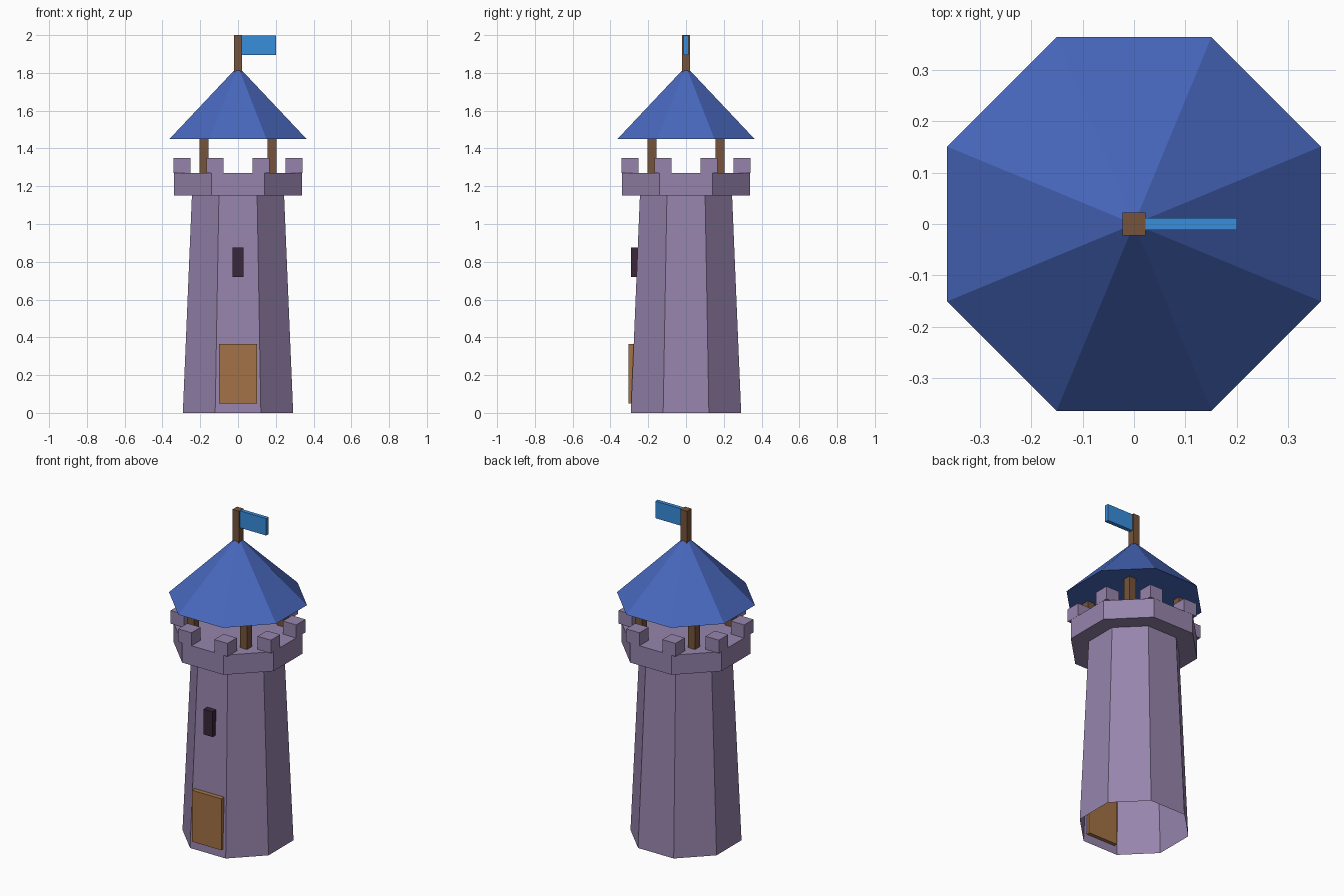
import bpy
import bmesh
from math import cos, pi, sin

cube = bpy.data.objects.get("Cube")
if cube:
    bpy.data.objects.remove(cube, do_unlink=True)


def material(name, rgb):
    """Flat material from 0-255 screen values, converted to linear."""
    color = [((c / 255 + 0.055) / 1.055) ** 2.4 for c in rgb] + [1]
    mat = bpy.data.materials.new(name)
    mat.use_nodes = True
    mat.diffuse_color = color
    bsdf = next(n for n in mat.node_tree.nodes if n.type == "BSDF_PRINCIPLED")
    bsdf.inputs["Base Color"].default_value = color
    bsdf.inputs["Roughness"].default_value = 0.9
    return mat


STONE = material("purple stone", (150, 132, 172))
ROOF = material("blue roof", (72, 104, 190))
WOOD = material("dark wood", (118, 84, 58))
DOOR = material("door wood", (163, 114, 71))
GLASS = material("dark window", (58, 38, 58))
CLOTH = material("flag blue", (57, 141, 219))


def add_object(name, bm, mat):
    bmesh.ops.recalc_face_normals(bm, faces=bm.faces)
    mesh = bpy.data.meshes.new(name)
    bm.to_mesh(mesh)
    bm.free()
    mesh.materials.append(mat)
    obj = bpy.data.objects.new(name, mesh)
    bpy.context.collection.objects.link(obj)
    return obj


def box(name, low, high, mat):
    bm = bmesh.new()
    bmesh.ops.create_cube(bm, size=1)
    for v in bm.verts:
        v.co = [a + (b - a) * (c + 0.5) for a, b, c in zip(low, high, v.co)]
    return add_object(name, bm, mat)


def octagon(name, bottom, top, z0, z1, mat, capped=True):
    """Eight-sided solid with flat sides to the axes; sizes run to the flats."""
    bm = bmesh.new()

    def ring(flat, z):
        r = flat / cos(pi / 8)
        turns = [(k + 0.5) * pi / 4 for k in range(8)]
        return [bm.verts.new((r * cos(t), r * sin(t), z)) for t in turns]

    lower = ring(bottom, z0)
    upper = ring(top, z1) if top else [bm.verts.new((0, 0, z1))] * 8
    for k in range(8):
        j = (k + 1) % 8
        corners = [lower[k], lower[j], upper[j], upper[k]]
        bm.faces.new(corners if top else corners[:3])
    if capped:
        bm.faces.new(lower[::-1])
        if top:
            bm.faces.new(upper)
    return add_object(name, bm, mat)


# Tapered tower shell, open underneath, and the wider parapet deck
octagon("tower_body", 0.292, 0.244, 0, 1.15, STONE, capped=False)
octagon("parapet", 0.34, 0.34, 1.15, 1.27, STONE)

# Square merlons on the eight parapet corners
for k in range(8):
    angle = (k + 0.5) * pi / 4
    x, y, h = 0.32 * cos(angle), 0.32 * sin(angle), 0.045
    box(f"merlon_{k + 1}", (x - h, y - h, 1.27), (x + h, y + h, 1.35), STONE)

# Four posts carrying the roof
for side, x in (("left", 0.18), ("right", -0.18)):
    for end, y in (("front", -0.18), ("back", 0.18)):
        h = 0.024
        box(f"{end}_{side}_post", (x - h, y - h, 1.27), (x + h, y + h, 1.46), WOOD)

# Roof, flagpole and flag
octagon("roof", 0.363, 0, 1.45, 1.835, ROOF)
box("flagpole", (-0.022, -0.022, 1.79), (0.022, 0.022, 2), WOOD)
box("flag", (0.02, -0.012, 1.895), (0.2, 0.012, 1.999), CLOTH)

# Door and window set into the front wall
box("door", (-0.1, -0.305, 0.05), (0.1, -0.268, 0.365), DOOR)
box("window", (-0.03, -0.29, 0.72), (0.03, -0.25, 0.875), GLASS)
